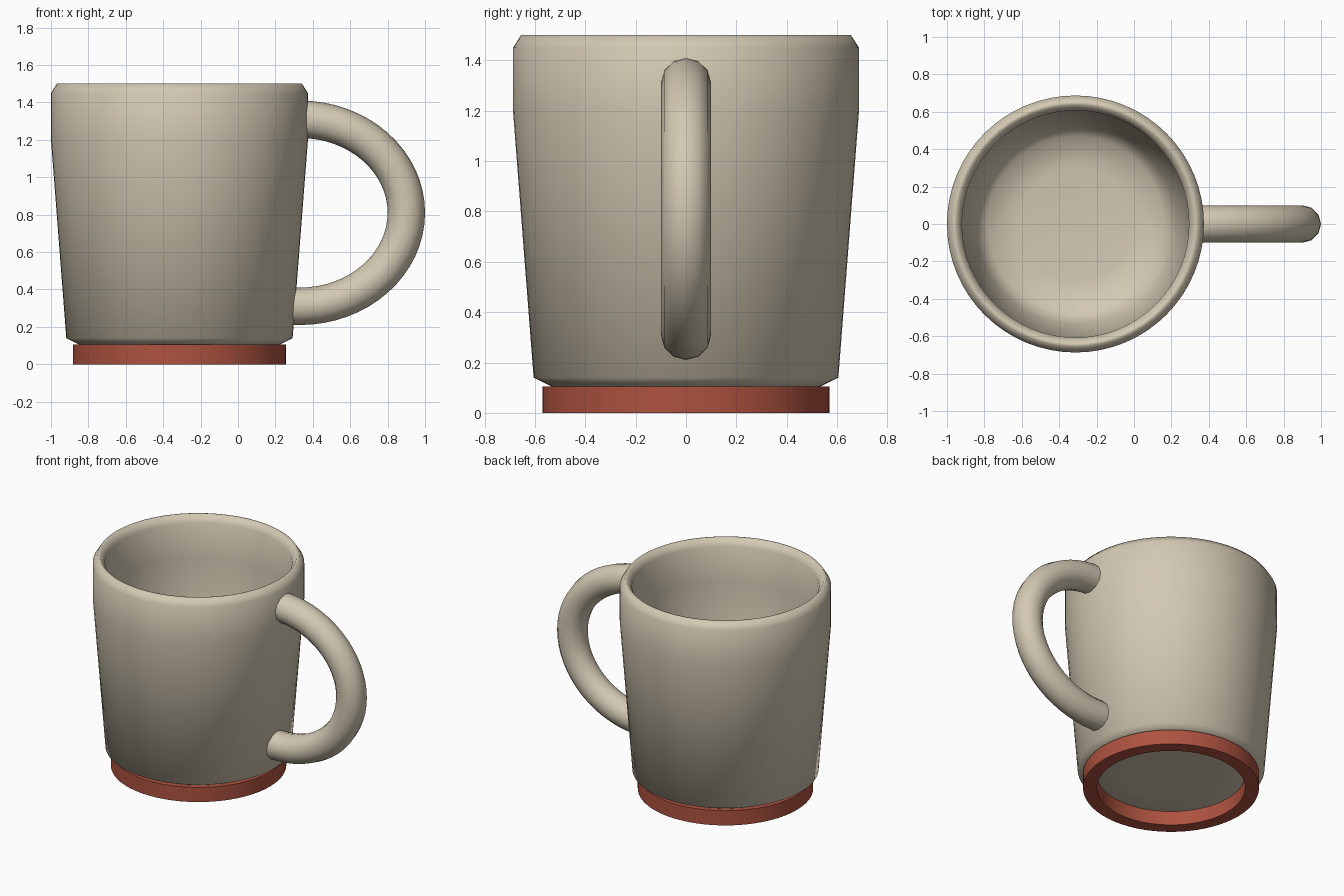
import bpy, bmesh, math

if "Cube" in bpy.data.objects:
    bpy.data.objects.remove(bpy.data.objects["Cube"])

CX = -0.313  # axis of the mug body


def material(name, rgb):
    m = bpy.data.materials.new(name)
    m.diffuse_color = (*rgb, 1)
    m.use_nodes = True
    m.node_tree.nodes["Principled BSDF"].inputs["Base Color"].default_value = m.diffuse_color
    return m


def finish(bm, name, mat, angle):
    bmesh.ops.recalc_face_normals(bm, faces=bm.faces)
    me = bpy.data.meshes.new(name)
    bm.to_mesh(me)
    bm.free()
    ob = bpy.data.objects.new(name, me)
    bpy.context.collection.objects.link(ob)
    me.materials.append(mat)
    bpy.ops.object.select_all(action='DESELECT')
    ob.select_set(True)
    bpy.context.view_layer.objects.active = ob
    bpy.ops.object.shade_smooth_by_angle(angle=math.radians(angle))
    return ob


def skin(bm, rings, closed=False):
    """Join successive vertex loops with quads."""
    pairs = list(zip(rings, rings[1:]))
    if closed:
        pairs.append((rings[-1], rings[0]))
    for a, b in pairs:
        n = len(a)
        for i in range(n):
            j = (i + 1) % n
            bm.faces.new((a[i], a[j], b[j], b[i]))


def lathe(name, profile, mat, angle, closed=False, n=64):
    bm = bmesh.new()
    rings = [[bm.verts.new((CX + r * math.cos(2 * math.pi * i / n),
                            r * math.sin(2 * math.pi * i / n), z))
              for i in range(n)] for r, z in profile]
    skin(bm, rings, closed)
    if not closed:
        bm.faces.new(rings[0])
        bm.faces.new(rings[-1])
    return finish(bm, name, mat, angle)


cream = material("cream glaze", (0.65, 0.58, 0.45))
red = material("terracotta red", (0.42, 0.085, 0.05))

# hollow cup: underside, outer wall, rim, inner wall, floor
lathe("cup_body", [(0.30, 0.10), (0.525, 0.10), (0.605, 0.14), (0.687, 1.20),
                   (0.687, 1.45), (0.655, 1.50), (0.637, 1.50), (0.607, 1.45),
                   (0.605, 1.20), (0.535, 0.28), (0.47, 0.19), (0.30, 0.17)],
      cream, 75)

# foot ring, open in the middle
lathe("foot_ring", [(0.57, 0), (0.57, 0.105), (0.48, 0.105), (0.48, 0)],
      red, 40, closed=True)

# handle: round tube swept along a half ellipse
bm = bmesh.new()
A, B, X0, Z0, R, STEPS, SIDES = 0.57, 0.50, 0.33, 0.81, 0.10, 32, 12
path = [(0.275, Z0 - B, 1, 0)]
for k in range(STEPS + 1):
    t = -math.pi / 2 + math.pi * k / STEPS
    dx, dz = -A * math.sin(t), B * math.cos(t)
    l = math.hypot(dx, dz)
    path.append((X0 + A * math.cos(t), Z0 + B * math.sin(t), dx / l, dz / l))
path.append((0.295, Z0 + B, -1, 0))
rings = []
for x, z, tx, tz in path:
    ring = []
    for i in range(SIDES):
        a = 2 * math.pi * i / SIDES
        c, s = R * math.cos(a), R * math.sin(a)
        ring.append(bm.verts.new((x + tz * c, s, z - tx * c)))
    rings.append(ring)
skin(bm, rings)
bm.faces.new(rings[0])
bm.faces.new(rings[-1])
finish(bm, "handle", cream, 40)
